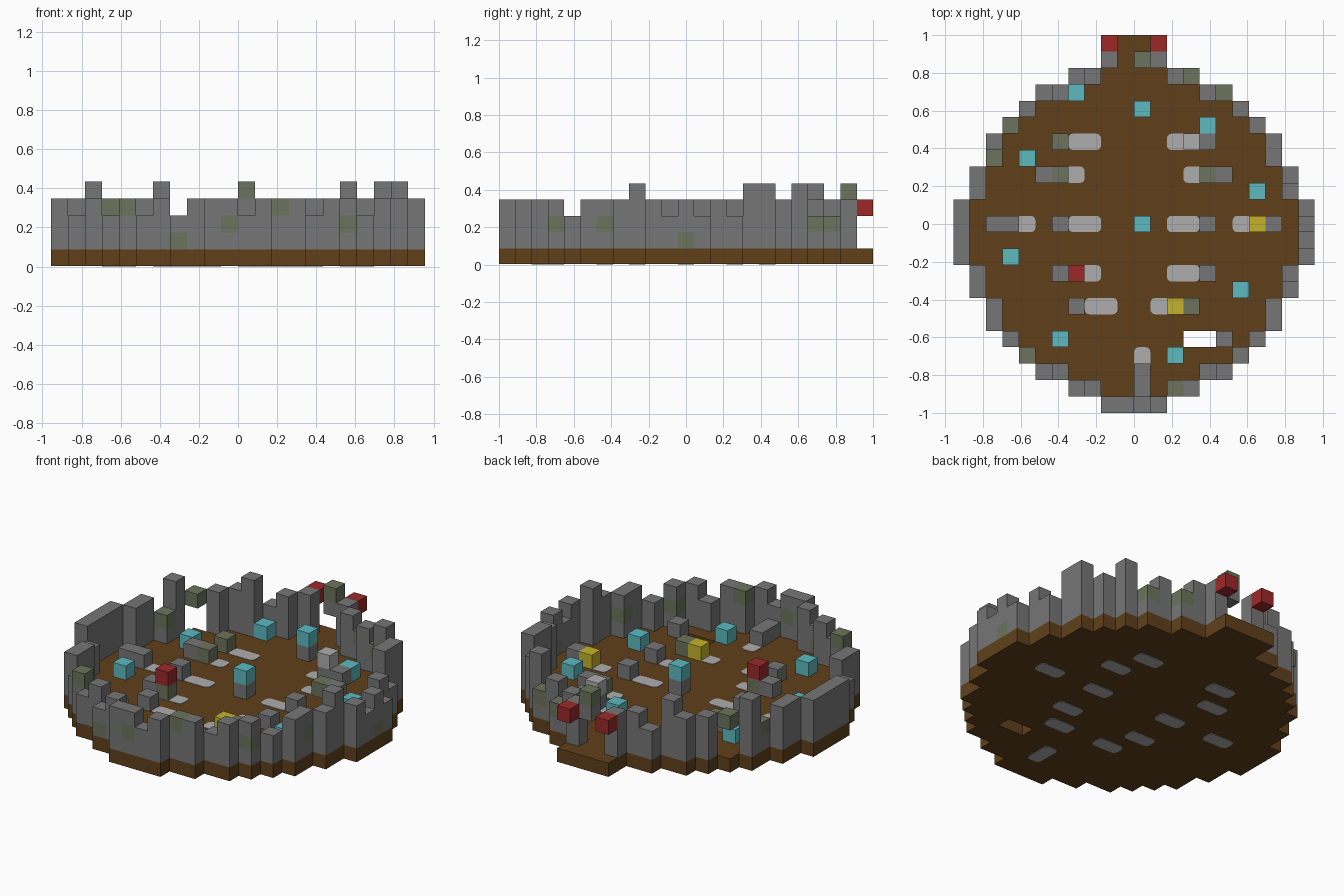
import bpy, bmesh
from mathutils import Vector

old = bpy.data.objects.get("Cube")
if old:
    bpy.data.objects.remove(old)

S = 2 / 23      # edge of one block
LIP = 0.003     # how far the slabs stand proud of the floor


def material(name, rgb):
    m = bpy.data.materials.new(name)
    m.use_nodes = True
    colour = [(c / 255) ** 2.2 for c in rgb] + [1]
    m.diffuse_color = colour
    bsdf = m.node_tree.nodes["Principled BSDF"]
    bsdf.inputs["Base Color"].default_value = colour
    bsdf.inputs["Roughness"].default_value = 0.9
    return m


MATS = {
    "earth": material("earth_brown", (96, 66, 32)),
    "stone": material("stone_grey", (117, 117, 117)),
    "moss": material("mossy_stone", (108, 115, 92)),
    "pale": material("pale_stone", (172, 172, 172)),
    "cyan": material("cyan", (92, 184, 191)),
    "red": material("red", (155, 45, 45)),
    "gold": material("gold", (194, 178, 46)),
}
NAMES = list(MATS)

# Half width of each row of the plan, from back to front
HALF = [2, 2, 4, 6, 7, 8, 9, 9, 10, 10, 11, 11, 11, 11,
        10, 10, 9, 9, 8, 7, 6, 4, 2]
PLAN = {(i, r) for r, h in enumerate(HALF) for i in range(-h, h)}
KEEP = {c for c in PLAN if c[1] > 0}
SIDES = [(1, 0, 0), (-1, 0, 0), (0, 1, 0), (0, -1, 0), (0, 0, 1), (0, 0, -1)]

parts = {n: {} for n in ("floor", "curtain_wall", "gate_arch", "headstones", "lanterns")}


def put(part, i, r, k, colour):
    parts[part][i, r, k] = colour


# Floor with one broken opening
for i, r in PLAN - {(3, 18), (4, 18)}:
    put("floor", i, r, 0, "earth")

# Ring wall with crenellated heights, leaving the gateway open
GATE = {(-1, 1), (0, 1)}
TALL = {(9, 14), (8, 7), (8, 6), (-9, 6), (6, 4), (-5, 3)}
LOW = {(-4, 2), (-4, 21), (-8, 18), (7, 18), (10, 12), (10, 10), (9, 8), (5, 3),
       (3, 2), (-10, 14), (-10, 15), (-6, 20), (4, 20), (0, 22), (-9, 7)}
for i, r in KEEP - GATE:
    if all((i + dx, r + dy) in KEEP for dx, dy, dz in SIDES[:4]):
        continue
    top = 5 if (i, r) in TALL else 3 if (i, r) in LOW else 4
    for k in range(1, top):
        put("curtain_wall", i, r, k, "stone")

# Mossy blocks in the wall, and the breach under one of them
for cell in [(-7, 19, 3), (2, 21, 3), (-4, 21, 1), (-1, 22, 2), (6, 19, 2), (8, 16, 2),
             (10, 11, 1), (5, 3, 2), (3, 2, 2), (-9, 7, 2), (-8, 5, 3)]:
    put("curtain_wall", *cell, "moss")
for k in (1, 2):
    parts["curtain_wall"].pop((-8, 5, k), None)

# Gate keystone and the red blocks hung outside it
put("gate_arch", 0, 1, 3, "stone")
put("gate_arch", 0, 1, 4, "moss")
for i in (-2, 1):
    put("gate_arch", i, 0, 3, "red")

# Headstones and loose blocks standing on the floor
for i, r in [(4, 6), (-6, 8), (5, 8), (-9, 11), (-8, 11), (-5, 11), (4, 11), (8, 11),
             (-5, 14), (4, 14), (-4, 16), (0, 20), (0, 21), (5, 18), (3, 6), (0, 4), (0, 11)]:
    put("headstones", i, r, 1, "stone")
for i, r in [(-5, 6), (-5, 8), (4, 8), (-4, 14), (3, 16)]:
    put("headstones", i, r, 1, "moss")
put("headstones", 3, 6, 2, "pale")

# Coloured lantern blocks, some on pedestals
for i, r in [(-4, 3), (4, 5), (-7, 7), (7, 9), (-8, 13), (6, 15), (-5, 18), (2, 19)]:
    put("lanterns", i, r, 1, "cyan")
for i, r in [(0, 4), (0, 11)]:
    put("lanterns", i, r, 2, "cyan")
put("lanterns", -4, 14, 2, "red")
for i, r in [(7, 11), (2, 16)]:
    put("lanterns", i, r, 1, "gold")


def point(i, r, k):
    return Vector((i * S, 1 - r * S, k * S))


def finish(name, bm, mats):
    mesh = bpy.data.meshes.new(name)
    bm.to_mesh(mesh)
    bm.free()
    for m in mats:
        mesh.materials.append(m)
    obj = bpy.data.objects.new(name, mesh)
    bpy.context.collection.objects.link(obj)
    return obj


filled = set().union(*parts.values())


def build_blocks(name, cells):
    """Outer skin of a set of blocks, one quad per exposed side."""
    bm = bmesh.new()
    for cell, colour in cells.items():
        centre = point(cell[0] + 0.5, cell[1] + 0.5, cell[2] + 0.5)
        for d in SIDES:
            if tuple(a + b for a, b in zip(cell, d)) in filled:
                continue
            n = Vector((d[0], -d[1], d[2]))
            u = Vector((n.y, n.z, n.x))
            v = n.cross(u)
            corners = [centre + (n + u * a + v * b) * S / 2
                       for a, b in ((-1, -1), (1, -1), (1, 1), (-1, 1))]
            face = bm.faces.new([bm.verts.new(p) for p in corners])
            face.material_index = NAMES.index(colour)
    bmesh.ops.remove_doubles(bm, verts=bm.verts, dist=S / 100)
    for vert in bm.verts:
        if vert.co.z < S / 2:
            vert.co.z = LIP
    finish(name, bm, MATS.values())


for name, cells in parts.items():
    build_blocks(name, cells)


def slab(i, r, across=2, along=1):
    """Pale stone slab with rounded corners, set through the floor."""
    bm = bmesh.new()
    bmesh.ops.create_cube(bm, size=1)
    mid = point(i + across / 2, r + along / 2, 0)
    for v in bm.verts:
        v.co = Vector((mid.x + v.co.x * across * S, mid.y + v.co.y * along * S,
                       (v.co.z + 0.5) * (S + LIP)))
    upright = [e for e in bm.edges if abs(e.verts[0].co.z - e.verts[1].co.z) > S / 2]
    bmesh.ops.bevel(bm, geom=upright, offset=0.025, segments=3, profile=0.5, affect="EDGES")
    finish("grave_slab", bm, [MATS["pale"]])


for i, r in [(-4, 6), (2, 6), (-5, 8), (3, 8), (-8, 11), (-4, 11), (2, 11), (6, 11),
             (-4, 14), (2, 14), (-3, 16), (1, 16)]:
    slab(i, r)
slab(0, 19, 1, 2)
